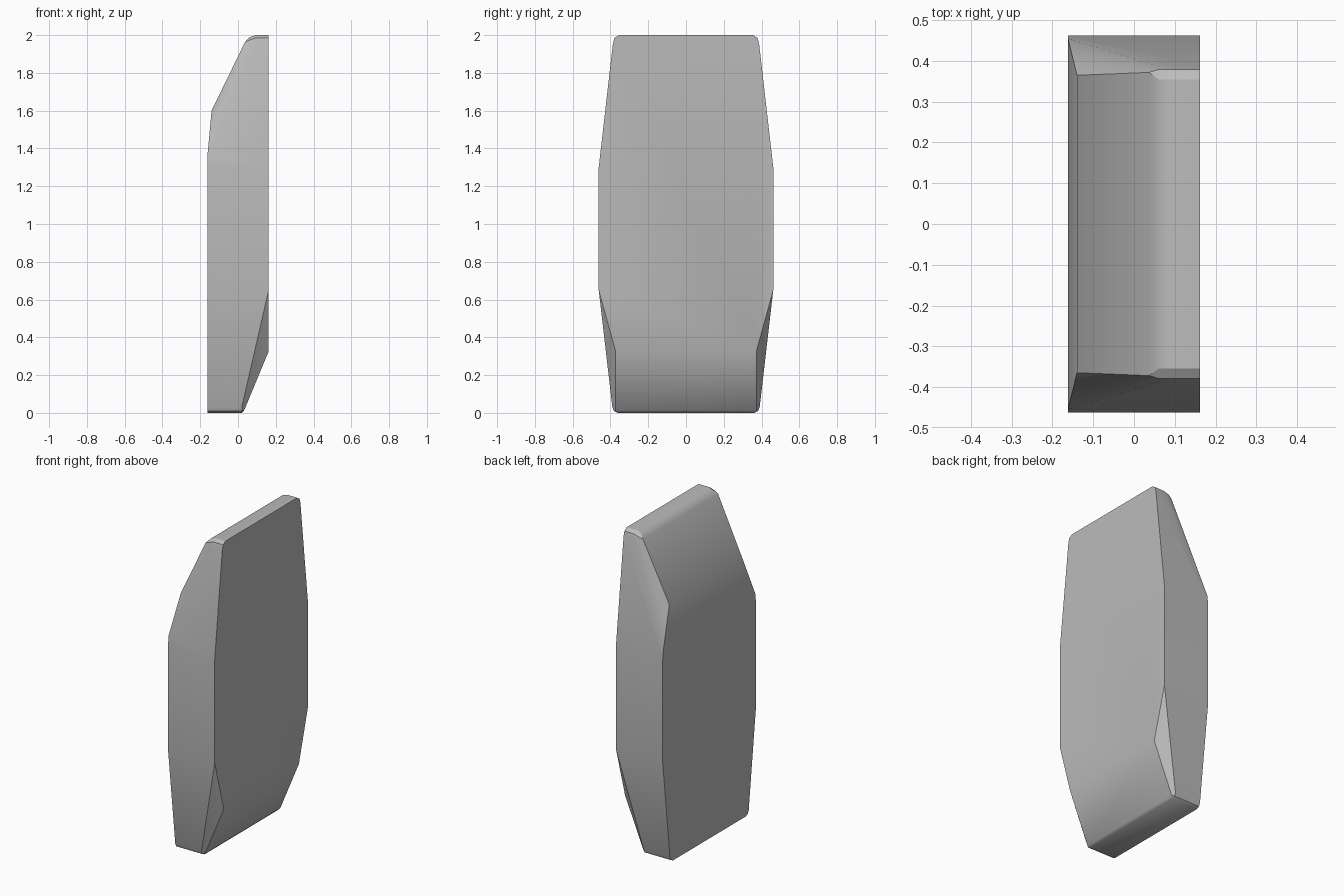
import bpy
import bmesh
import math

cube = bpy.data.objects.get("Cube")
if cube:
    bpy.data.objects.remove(cube)

T = 0.162   # half thickness
W = 0.462   # half width

grey = bpy.data.materials.new("plain_grey")
grey.use_nodes = True
color = (0.5, 0.5, 0.5, 1)
grey.diffuse_color = color
grey.node_tree.nodes["Principled BSDF"].inputs["Base Color"].default_value = color

# Half of the slab's corners, mirrored across y
corners = [(x, W, z) for x in (-T, T) for z in (0.65, 1.3)]

# Rounded top edge
for x, drop in ((T, 0), (0.095, 0), (0.06, 0.012)):
    corners += [(x, 0.387, 1.955 - drop), (x, 0.379, 1.985 - drop), (x, 0.355, 2 - drop)]
corners += [(0.037, 0.372, 1.963)]

# Sloped shoulder on the -x face
corners += [(-T, 0.455, 1.36), (-0.14, 0.365, 1.6)]

# Rounded bottom edge
for x in (-T, 0.02):
    corners += [(x, 0.39, 0.03), (x, 0.381, 0.01), (x, 0.36, 0)]

# Sloped heel on the +x face
corners += [(T, 0.372, 0.325), (0.033, 0.372, 0.014)]

bm = bmesh.new()
for x, y, z in corners:
    for side in (-1, 1):
        bm.verts.new((x, side * y, z))
hull = bmesh.ops.convex_hull(bm, input=bm.verts)
unused = [v for v in bm.verts if not v.link_faces]
bmesh.ops.delete(bm, geom=unused, context='VERTS')
bmesh.ops.dissolve_limit(bm, angle_limit=math.radians(1), verts=bm.verts, edges=bm.edges)
bmesh.ops.recalc_face_normals(bm, faces=bm.faces)

mesh = bpy.data.meshes.new("chamfered_slab")
bm.to_mesh(mesh)
bm.free()
mesh.materials.append(grey)
slab = bpy.data.objects.new("chamfered_slab", mesh)
bpy.context.collection.objects.link(slab)

# Smooth shading with sharp outer edges
bpy.ops.object.select_all(action='DESELECT')
slab.select_set(True)
bpy.context.view_layer.objects.active = slab
bpy.ops.object.shade_smooth_by_angle(angle=math.radians(30))
